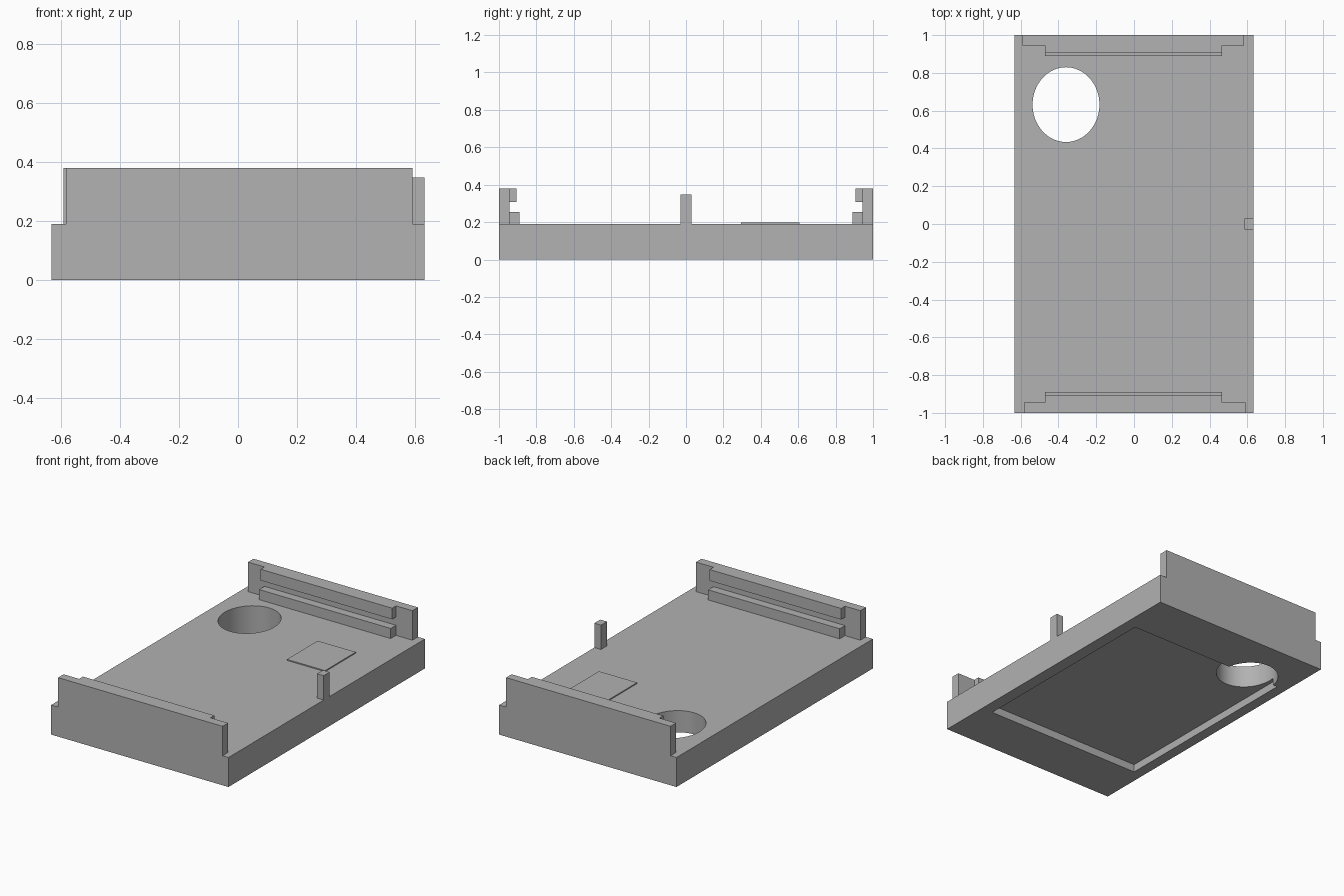
import bpy
import math

cube = bpy.data.objects.get("Cube")
if cube:
    bpy.data.objects.remove(cube, do_unlink=True)

# Single grey material
GREY = (0.445, 0.445, 0.445, 1)
grey = bpy.data.materials.new("plain grey")
grey.use_nodes = True
grey.diffuse_color = GREY
grey.node_tree.nodes["Principled BSDF"].inputs["Base Color"].default_value = GREY


def box(name, x, y, z):
    """Box spanning the given (low, high) ranges."""
    spans = (x, y, z)
    bpy.ops.mesh.primitive_cube_add(size=1, location=[(a + b) / 2 for a, b in spans])
    ob = bpy.context.object
    ob.name = name
    ob.scale = [b - a for a, b in spans]
    bpy.ops.object.transform_apply(location=False, rotation=False, scale=True)
    ob.data.materials.append(grey)
    return ob


def cut(target, cutter):
    """Subtract the cutter from the target and discard it."""
    cutter.hide_render = True
    mod = target.modifiers.new("cut", "BOOLEAN")
    mod.operation = "DIFFERENCE"
    mod.solver = "EXACT"
    mod.object = cutter
    bpy.context.view_layer.objects.active = target
    bpy.ops.object.modifier_apply(modifier=mod.name)
    bpy.data.objects.remove(cutter, do_unlink=True)


TOP = 0.19      # upper face of the base
WALL_TOP = 0.38

# Base slab with a shallow recess underneath and an oval through-hole
base = box("base_slab", (-0.632, 0.632), (-1, 1), (0, TOP))
cut(base, box("recess_cutter", (-0.563, 0.553), (-0.67, 0.67), (-0.1, 0.05)))

bpy.ops.mesh.primitive_cylinder_add(vertices=64, radius=1, depth=1, location=(-0.36, 0.632, 0.1))
hole = bpy.context.object
hole.name = "hole_cutter"
hole.scale = (0.177, 0.198, 1)
bpy.ops.object.transform_apply(location=False, rotation=False, scale=True)
hole.data.materials.append(grey)
cut(base, hole)

bpy.ops.object.select_all(action="DESELECT")
base.select_set(True)
bpy.context.view_layer.objects.active = base
bpy.ops.object.shade_smooth_by_angle(angle=math.radians(30))

# End walls, each with two rails forming a groove on the inner side
for name, side in (("front", -1), ("back", 1)):
    def depth(inner, outer):
        return tuple(sorted((side * inner, side * outer)))

    wall_x = tuple(sorted((-side * 0.59, side * 0.582)))
    rail_x = (-0.472, 0.465)
    box(name + "_wall", wall_x, depth(0.944, 1), (TOP, WALL_TOP))
    box(name + "_lower_rail", rail_x, depth(0.89, 0.944), (TOP, 0.255))
    box(name + "_upper_rail", rail_x, depth(0.905, 0.944), (0.308, WALL_TOP))

# Upright peg on the left edge and thin raised pad
box("side_peg", (0.585, 0.632), (-0.03, 0.03), (TOP, 0.347))
box("raised_pad", (0.142, 0.414), (0.295, 0.608), (TOP, 0.197))
